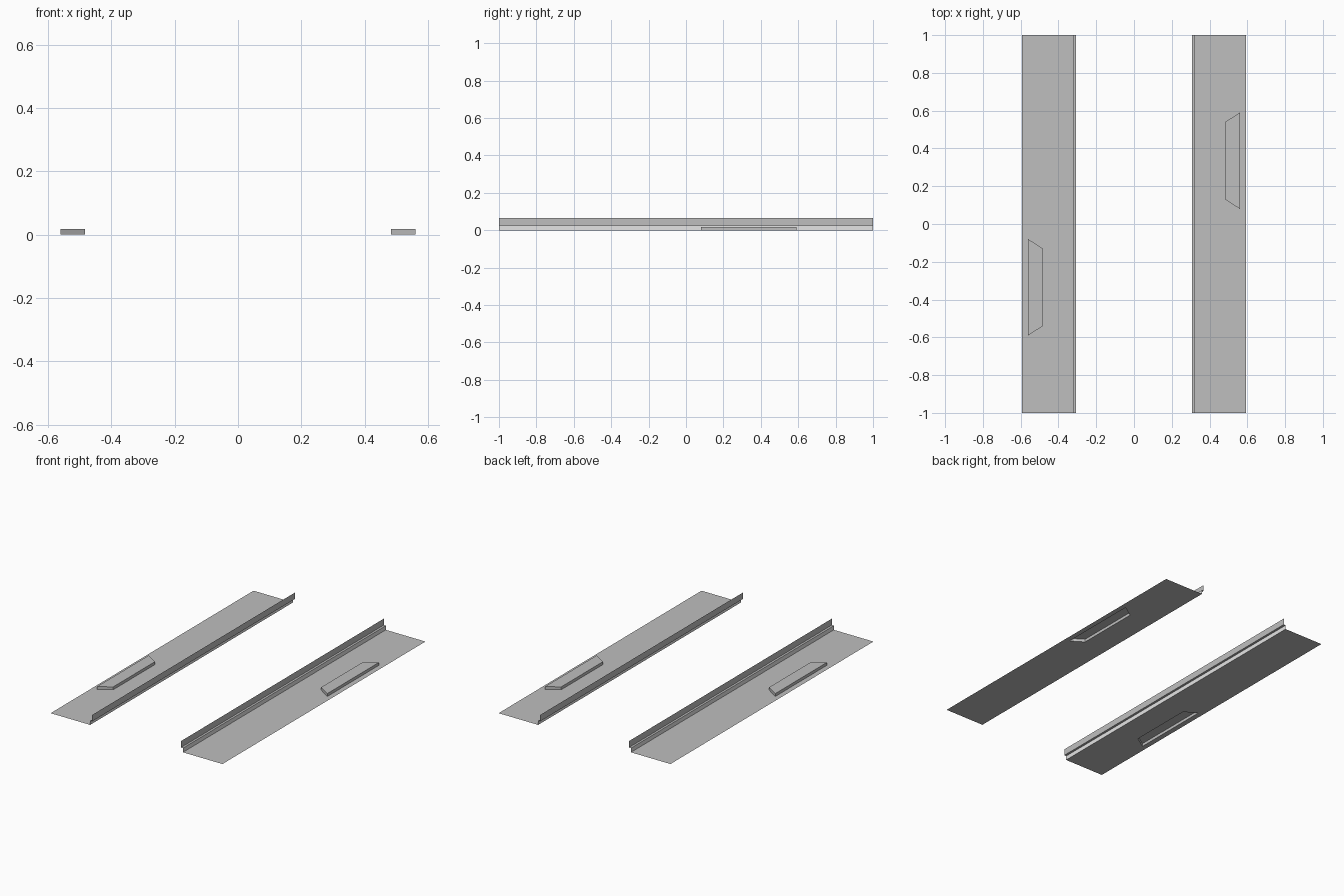
import bpy, bmesh, math

if "Cube" in bpy.data.objects:
    bpy.data.objects.remove(bpy.data.objects["Cube"])


def material(name, value):
    m = bpy.data.materials.new(name)
    m.diffuse_color = (value, value, value, 1)
    m.use_nodes = True
    m.node_tree.nodes["Principled BSDF"].inputs["Base Color"].default_value = m.diffuse_color
    return m


grey = material("mid_grey", 0.52)
pale = material("pale_grey", 0.78)


def make_object(name, bm, turn):
    me = bpy.data.meshes.new(name)
    bm.to_mesh(me)
    bm.free()
    me.materials.append(grey)
    me.materials.append(pale)
    ob = bpy.data.objects.new(name, me)
    bpy.context.collection.objects.link(ob)
    ob.rotation_euler.z = turn
    return ob


def sheet(name, turn):
    """Thin folded sheet: flat tread, low riser, narrow ledge, upper flange."""
    profile = [(0.320, 0), (0.320, 0.026), (0.306, 0.026), (0.306, 0.066)]
    bm = bmesh.new()
    rows = [[bm.verts.new((x, y, z)) for y in (-1, 1)] for x, z in profile]
    for i, (a, b) in enumerate(zip(rows, rows[1:])):
        f = bm.faces.new((a[0], b[0], b[1], a[1]))
        f.material_index = 1 if i == 0 else 0  # pale low riser
    # flat tread laid around the raised pad, which is open underneath
    pad = [(0.483, 0.13), (0.56, 0.08), (0.56, 0.59), (0.483, 0.54)]
    border = [(0.320, -1), (0.593, -1), (0.593, 1), (0.320, 1)]
    outer = [bm.verts.new((x, y, 0)) for x, y in border]
    low = [bm.verts.new((x, y, 0)) for x, y in pad]
    top = [bm.verts.new((x, y, 0.018)) for x, y in pad]
    for i in range(4):
        j = (i + 1) % 4
        bm.faces.new((outer[i], outer[j], low[j], low[i]))
        bm.faces.new((low[i], low[j], top[j], top[i]))
    bm.faces.new(top)
    bmesh.ops.remove_doubles(bm, verts=bm.verts, dist=1e-5)
    return make_object(name, bm, turn)


# the second sheet is the first turned half round
sheet("right_sill_sheet", 0)
sheet("left_sill_sheet", math.pi)
